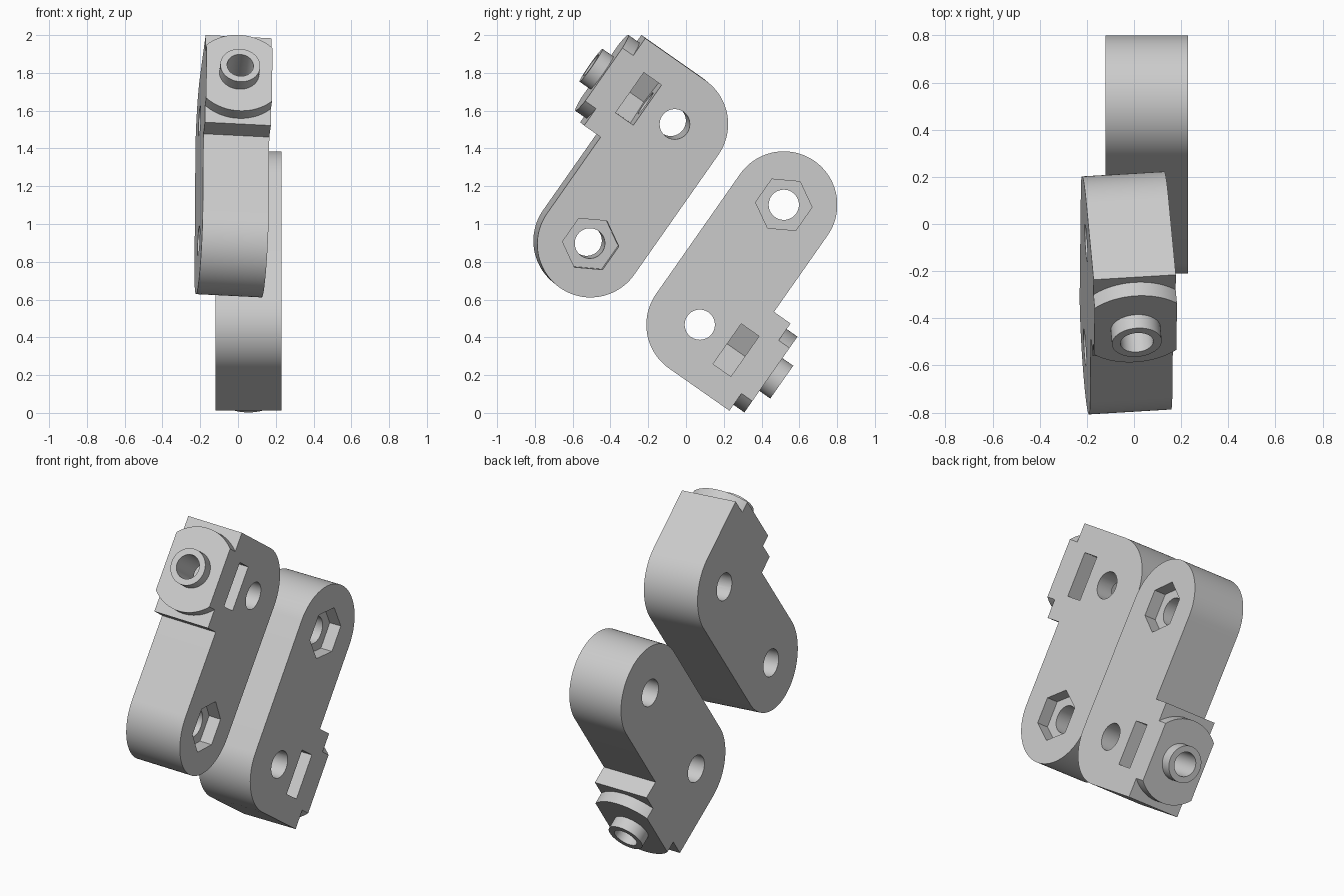
import bpy, bmesh
from math import sin, cos, pi, radians, asin
from mathutils import Vector, Matrix

cube = bpy.data.objects.get("Cube")
if cube:
    bpy.data.objects.remove(cube)

HALF = 0.175      # half thickness of a link
R = 0.283         # rounded end radius
LENGTH = 0.775    # distance between pivot holes
HEX = 0.15        # nut pocket corner radius
BORE = 0.07

grey = bpy.data.materials.new("light_grey")
grey.use_nodes = True
grey.diffuse_color = (0.6, 0.6, 0.6, 1)
grey.node_tree.nodes["Principled BSDF"].inputs["Base Color"].default_value = (0.6, 0.6, 0.6, 1)


def arc(cx, cy, r, a0, a1, n):
    return [(cx + r * cos(a0 + (a1 - a0) * i / n),
             cy + r * sin(a0 + (a1 - a0) * i / n)) for i in range(n + 1)]


def ring(cx, cy, r, n=48):
    return arc(cx, cy, r, 0, 2 * pi, n)[:-1]


def prism(name, outline, axis, lo, hi):
    """Extrude a 2D outline along x (outline in y, z) or y (outline in x, z)."""
    def place(p, d):
        return (d, p[0], p[1]) if axis == "x" else (p[0], d, p[1])
    bm = bmesh.new()
    a = [bm.verts.new(place(p, lo)) for p in outline]
    b = [bm.verts.new(place(p, hi)) for p in outline]
    bm.faces.new(a)
    bm.faces.new(b)
    for i in range(len(a)):
        j = (i + 1) % len(a)
        bm.faces.new((a[i], a[j], b[j], b[i]))
    bmesh.ops.recalc_face_normals(bm, faces=bm.faces)
    mesh = bpy.data.meshes.new(name)
    bm.to_mesh(mesh)
    bm.free()
    mesh.materials.append(grey)
    obj = bpy.data.objects.new(name, mesh)
    bpy.context.scene.collection.objects.link(obj)
    return obj


def cut(obj, cutters):
    for c in cutters:
        mod = obj.modifiers.new("cut", "BOOLEAN")
        mod.operation = "DIFFERENCE"
        mod.solver = "EXACT"
        mod.object = c
    graph = bpy.context.evaluated_depsgraph_get()
    mesh = bpy.data.meshes.new_from_object(obj.evaluated_get(graph))
    obj.modifiers.clear()
    obj.data = mesh


# Link body: rounded far end, half-rounded near end, raised block on one side
outline = arc(0, LENGTH, R, 0, pi, 48) + arc(0, 0, R, pi, 1.5 * pi, 24)
outline += [(0.39, -R), (0.39, 0.281), (R, 0.281)]
body = prism("link_body", outline, "x", -HALF, HALF)

# Mounting plate: disc with two flats, and the tube standing on it
flat = asin(HALF / 0.245)
plate_outline = (arc(0, 0, 0.245, pi / 2 - flat, pi / 2 + flat, 24)
                 + arc(0, 0, 0.245, 1.5 * pi - flat, 1.5 * pi + flat, 24))
plate = prism("mounting_plate", plate_outline, "y", 0.39, 0.46)
tube = prism("locating_tube", ring(0, 0, 0.106), "y", 0.46, 0.53)

# Cutters: pivot holes, hex pocket, nut slot with pointed floor, bolt bore
bore = prism("bore_cutter", ring(0, 0, BORE), "y", 0, 0.7)
slot = prism("slot_cutter", [(0.3, 0.13), (-HEX / 2, 0.13), (-HEX, 0),
                             (-HEX / 2, -0.13), (0.3, -0.13)], "y", 0.177, 0.292)
hexagon = [(HEX * sin(k * pi / 3), LENGTH + HEX * cos(k * pi / 3)) for k in range(6)]
pocket = prism("pocket_cutter", hexagon, "x", HALF - 0.075, 0.3)
holes = [prism("hole_cutter", ring(0, z, 0.08), "x", -0.3, 0.3) for z in (0, LENGTH)]
cutters = [bore, slot, pocket] + holes
for c in cutters:
    c.hide_render = True

cut(body, holes + [pocket, slot, bore])
cut(plate, [bore])
cut(tube, [bore])
for c in cutters:
    bpy.data.objects.remove(c)

# Smooth round walls, sharp edges
parts = [body, plate, tube]
bpy.ops.object.select_all(action="DESELECT")
for p in parts:
    p.select_set(True)
bpy.context.view_layer.objects.active = body
bpy.ops.object.shade_smooth_by_angle(angle=radians(30))


def frame(wide, along, origin):
    """Matrix whose x is the pin axis and whose z runs along the link."""
    w = Vector(wide).normalized()
    u = Vector(along)
    u = (u - w * u.dot(w)).normalized()
    v = u.cross(w)
    m = Matrix((w, v, u)).transposed().to_4x4()
    m.translation = origin
    return m


# Lower link stands upright, upper link is turned round and slightly tilted
lower = frame((1, 0, 0), (0, 0.574, 0.819), (0.055, 0.073, 0.467))
upper = frame((1, 0.06, -0.05), (0, -0.574, -0.819), (-0.029, -0.07, 1.537))
for p in parts:
    name = p.name
    twin = p.copy()
    bpy.context.scene.collection.objects.link(twin)
    p.name, twin.name = "lower_" + name, "upper_" + name
    p.matrix_world, twin.matrix_world = lower, upper
